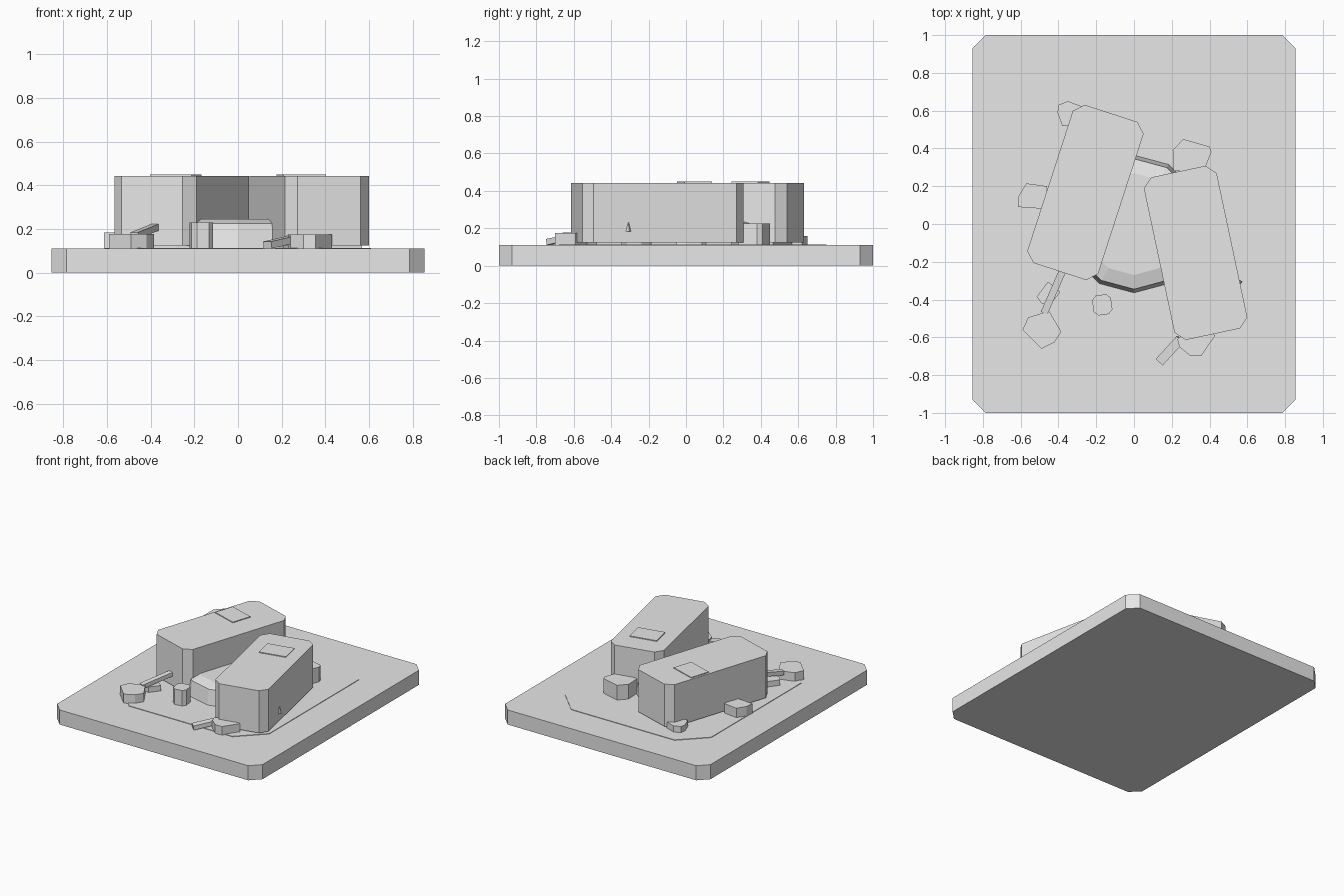
import bpy
import bmesh
from math import radians, sin, cos, pi
from mathutils import Vector, Matrix

cube = bpy.data.objects.get("Cube")
if cube:
    bpy.data.objects.remove(cube, do_unlink=True)

grey = bpy.data.materials.new("plain_grey")
grey.use_nodes = True
grey.diffuse_color = (0.8, 0.8, 0.8, 1)
grey.node_tree.nodes["Principled BSDF"].inputs["Base Color"].default_value = grey.diffuse_color

GROUND = 0.11


def finish(name, bm, matrix=None):
    """Turn a bmesh into a flat shaded grey object."""
    bmesh.ops.recalc_face_normals(bm, faces=bm.faces)
    mesh = bpy.data.meshes.new(name)
    bm.to_mesh(mesh)
    bm.free()
    mesh.materials.append(grey)
    obj = bpy.data.objects.new(name, mesh)
    bpy.context.collection.objects.link(obj)
    if matrix:
        obj.matrix_world = matrix
    return obj


def prism(name, outline, bottom, top, matrix=None):
    """Extrude a flat outline between two heights."""
    bm = bmesh.new()
    face = bm.faces.new([bm.verts.new((x, y, bottom)) for x, y in outline])
    walls = bmesh.ops.extrude_face_region(bm, geom=[face])
    raised = [v for v in walls["geom"] if isinstance(v, bmesh.types.BMVert)]
    bmesh.ops.translate(bm, verts=raised, vec=(0, 0, top - bottom))
    return finish(name, bm, matrix)


def cut_corner_rectangle(w, d, c):
    """Rectangle outline with half sizes w, d and corners cut by c."""
    quarter = [(w, d - c), (w - c, d)]
    right = quarter + [(-x, y) for x, y in reversed(quarter)]
    return right + [(-x, -y) for x, y in right]


def rectangle(w, d):
    return [(-w, -d), (w, -d), (w, d), (-w, d)]


def bar(name, start, end, width, height):
    """Square bar running from one point to another."""
    a, b = Vector(start), Vector(end)
    along = b - a
    bm = bmesh.new()
    bmesh.ops.create_cube(bm, size=1)
    bmesh.ops.scale(bm, verts=bm.verts, vec=(width, along.length, height))
    turn = along.to_track_quat("Y", "Z").to_matrix().to_4x4()
    return finish(name, bm, Matrix.Translation((a + b) / 2) @ turn)


# Ground slab and the thin pad on it
prism("base_slab", cut_corner_rectangle(0.855, 1, 0.07), 0, GROUND)
prism("ground_pad", cut_corner_rectangle(0.61, 0.715, 0.18), GROUND, GROUND + 0.004,
      Matrix.Translation((0, 0.035, 0)))

# Central twelve sided mound: steep wall, shallow shoulder, flat top
bm = bmesh.new()
rings = []
for radius, z in [(0.365, GROUND), (0.345, 0.225), (0.27, 0.245)]:
    rings.append([bm.verts.new((radius * sin(i * pi / 6), radius * cos(i * pi / 6), z))
                  for i in range(12)])
for low, high in zip(rings, rings[1:]):
    for i in range(12):
        j = (i + 1) % 12
        bm.faces.new((low[i], low[j], high[j], high[i]))
bm.faces.new(rings[0])
bm.faces.new(rings[-1])
finish("central_mound", bm)


# Two large containers, each with skids and a roof hatch
def container(side, x, y, angle, hatch_x, hatch_y):
    turn = Matrix.Rotation(radians(angle), 4, "Z")
    place = Matrix.Translation((x, y, 0)) @ turn
    prism(side + "_container", cut_corner_rectangle(0.197, 0.44, 0.05), 0.125, 0.443, place)
    for i in (-1, 0, 1):
        prism(side + "_skid", rectangle(0.17, 0.07), GROUND, 0.125,
              place @ Matrix.Translation((0, i * 0.3, 0)))
    prism(side + "_roof_hatch", rectangle(0.1, 0.075), 0.44, 0.449,
          Matrix.Translation((hatch_x, hatch_y, 0)) @ turn)
    return place


container("right", -0.257, 0.167, -18, -0.285, 0.345)
place = container("left", 0.326, -0.153, 12, 0.29, 0.045)

# Small pointed fitting on the outer wall
bm = bmesh.new()
bmesh.ops.create_cone(bm, cap_ends=True, segments=4, radius1=0.016, radius2=0.004, depth=0.05)
finish("wall_fitting", bm, place @ Matrix.Translation((0.195, -0.2, 0.207)))

# Angular stones around the containers
stones = {
    "front_right_stone": (0.178, [(-.59, -.56), (-.56, -.495), (-.45, -.46),
                                  (-.385, -.57), (-.42, -.625), (-.49, -.66)]),
    "small_stone": (0.155, [(-.515, -.385), (-.455, -.305), (-.39, -.36),
                            (-.445, -.43), (-.49, -.42)]),
    "side_stone": (0.185, [(-.61, .15), (-.57, .215), (-.46, .2), (-.47, .08), (-.615, .09)]),
    "back_right_stone": (0.16, [(-.405, .59), (-.4, .63), (-.35, .65), (-.27, .62),
                                (-.3, .52), (-.38, .52)]),
    "back_left_stone": (0.225, [(.205, .39), (.26, .45), (.4, .41), (.41, .38),
                                (.37, .28), (.21, .28)]),
    "front_left_stone": (0.175, [(.23, -.61), (.24, -.65), (.3, -.7), (.355, -.7),
                                 (.43, -.59), (.33, -.52)]),
}
for name, (top, outline) in stones.items():
    prism(name, outline, GROUND, top)

# Short post in front of the mound
prism("short_post", cut_corner_rectangle(0.05, 0.053, 0.022), GROUND, 0.23,
      Matrix.Translation((-0.168, -0.428, 0)) @ Matrix.Rotation(radians(8), 4, "Z"))

# Leaning bars
bar("right_leaning_bar", (-0.475, -0.47, 0.17), (-0.375, -0.24, 0.21), 0.038, 0.03)
bar("left_leaning_bar", (0.135, -0.73, 0.127), (0.245, -0.61, 0.152), 0.05, 0.032)
